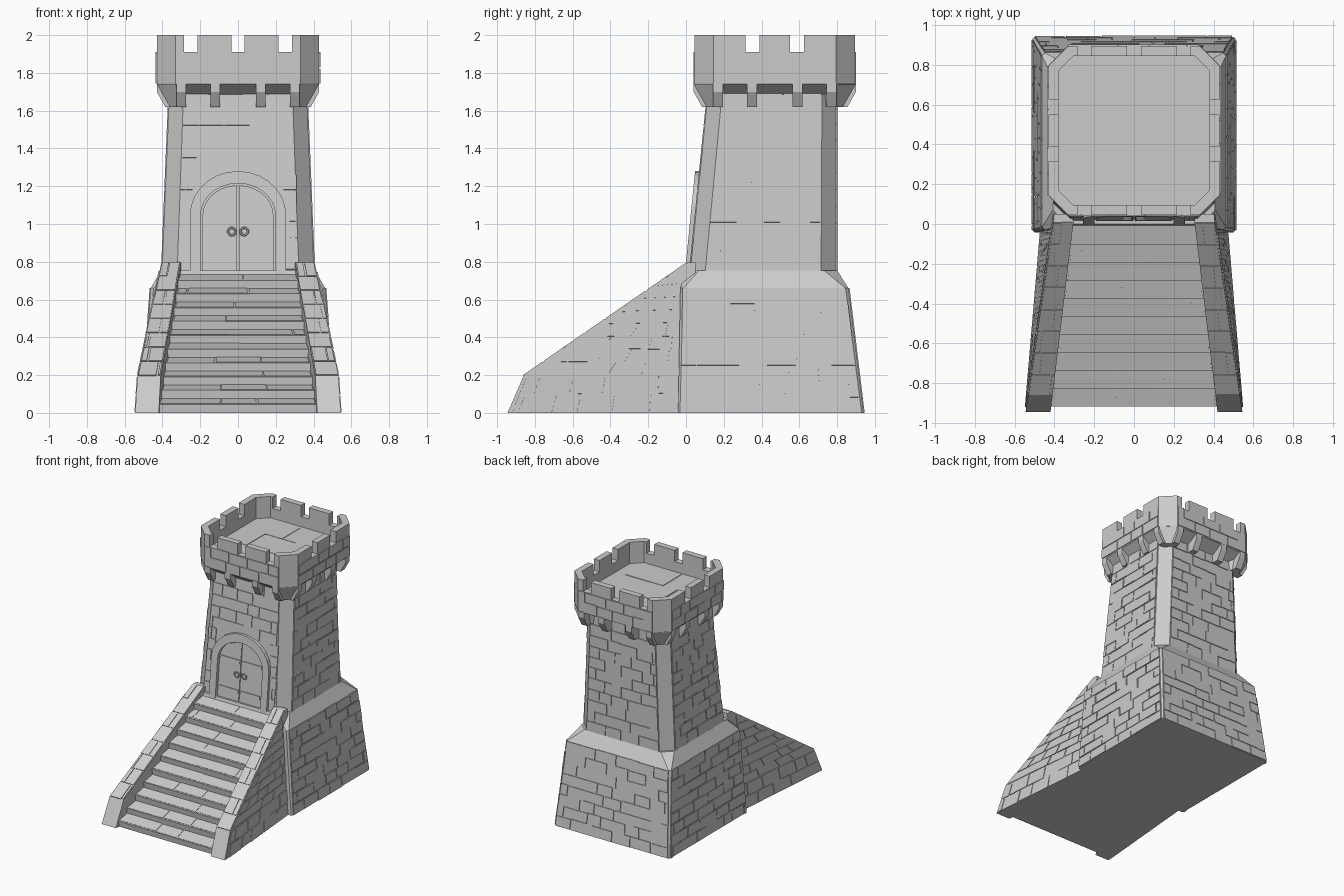
import bpy, bmesh, math, random
from mathutils import Vector

random.seed(4)
cube = bpy.data.objects.get("Cube")
if cube:
    bpy.data.objects.remove(cube, do_unlink=True)

stone = bpy.data.materials.new("grey stone")
stone.use_nodes = True
stone.diffuse_color = (0.6, 0.6, 0.6, 1)
stone.node_tree.nodes["Principled BSDF"].inputs["Base Color"].default_value = (0.6, 0.6, 0.6, 1)

CY = 0.47          # centre of the tower in y


def finish(name, bm, fix=True):
    if fix:
        bmesh.ops.recalc_face_normals(bm, faces=bm.faces)
    mesh = bpy.data.meshes.new(name)
    bm.to_mesh(mesh)
    bm.free()
    mesh.materials.append(stone)
    obj = bpy.data.objects.new(name, mesh)
    bpy.context.collection.objects.link(obj)
    return obj


def loft(name, rings):
    """Skin a list of equal rings and cap both ends."""
    bm = bmesh.new()
    rows = [[bm.verts.new(p) for p in r] for r in rings]
    n = len(rows[0])
    for a, b in zip(rows, rows[1:]):
        for i in range(n):
            j = (i + 1) % n
            bm.faces.new((a[i], a[j], b[j], b[i]))
    bm.faces.new(rows[0])
    bm.faces.new(rows[-1])
    return finish(name, bm)


def prism(name, outline, z0, z1):
    return loft(name, [[(x, y, z) for x, y in outline] for z in (z0, z1)])


def octagon(hx, y0, y1, z, c):
    return [(-hx + c, y0, z), (hx - c, y0, z), (hx, y0 + c, z), (hx, y1 - c, z),
            (hx - c, y1, z), (-hx + c, y1, z), (-hx, y1 - c, z), (-hx, y0 + c, z)]


def masonry(name, quads, row_h, width, depth=0.006, gap=0.009, chance=0.6):
    """Lay thin stones in courses over each quad; some joints stay closed."""
    bm = bmesh.new()

    def joint():
        return gap / 2 if random.random() < chance else 0

    for quad in quads:
        a, b, c, d = [Vector(p) for p in quad]
        normal = (b - a).cross(d - a).normalized()
        height = ((d - a).length + (c - b).length) / 2
        rows = max(1, round(height / row_h))
        for r in range(rows):
            v0, v1 = r / rows, (r + 1) / rows
            mid = (v0 + v1) / 2
            length = (b.lerp(c, mid) - a.lerp(d, mid)).length
            n = max(1, round(length / width))
            cuts = [(k + 0.5 * (r % 2) + random.uniform(-0.2, 0.2)) / n for k in range(n + 1)]
            cuts = [0] + [u for u in cuts if 0.15 / n < u < 1 - 0.15 / n] + [1]
            for u0, u1 in zip(cuts, cuts[1:]):
                s, e = u0 + joint() / length, u1 - joint() / length
                lo, hi = v0 + joint() / height, v1 - joint() / height
                base = [a.lerp(d, v).lerp(b.lerp(c, v), u)
                        for u, v in ((s, lo), (e, lo), (e, hi), (s, hi))]
                back = [bm.verts.new(p) for p in base]
                front = [bm.verts.new(p + normal * depth) for p in base]
                bm.faces.new(front)
                for i in range(4):
                    j = (i + 1) % 4
                    bm.faces.new((back[i], back[j], front[j], front[i]))
    return finish(name, bm, False)


def wall_quads(lo, hi, inset, sides):
    """Side quads between two rectangles given as (half x, y0, y1, z)."""
    def corners(hx, y0, y1, z):
        return [Vector(p) for p in ((-hx, y0, z), (hx, y0, z), (hx, y1, z), (-hx, y1, z))]
    p, q = corners(*lo), corners(*hi)
    quads = []
    for k in sides:
        m = (k + 1) % 4
        e, f = (p[m] - p[k]).normalized() * inset, (q[m] - q[k]).normalized() * inset
        quads.append((p[k] + e, p[m] - e, q[m] - f, q[k] + f))
    return quads


# Battered plinth
loft("plinth", [octagon(0.51, -0.042, 0.94, 0, 0.01),
                octagon(0.462, -0.03, 0.86, 0.66, 0.015),
                octagon(0.408, 0.0, 0.80, 0.755, 0.07)])
masonry("plinth_stones", wall_quads((0.51, -0.042, 0.94, 0), (0.462, -0.03, 0.86, 0.66),
                                    0.012, (1, 2, 3)), 0.088, 0.17)

# Tapered shaft with cut corners
foot, head = (0.402, 0.022, 0.795, 0.75), (0.363, 0.117, 0.795, 1.70)
loft("shaft", [octagon(*foot, 0.08), octagon(*head, 0.075)])
masonry("shaft_stones", wall_quads(foot, head, 0.08, (1, 2, 3)), 0.086, 0.15, chance=0.5)


def front(z):
    return 0.022 + (z - 0.75) * 0.1


def front_quad(x0, x1, z0, z1):
    return [(x0, front(z0), z0), (x1, front(z0), z0), (x1, front(z1), z1), (x0, front(z1), z1)]


masonry("front_stones", [front_quad(-0.31, -0.24, 0.76, 1.26), front_quad(0.24, 0.31, 0.76, 1.26),
                         front_quad(-0.295, 0.295, 1.26, 1.69)], 0.086, 0.15, chance=0.5)

# Arched door surround
def arch(w, rise, spring, z0, steps=14):
    pts = [(w * math.cos(math.pi * i / steps), spring + rise * math.sin(math.pi * i / steps))
           for i in range(steps + 1)]
    return [(w, z0)] + pts + [(-w, z0)]


outer, inner = arch(0.255, 0.235, 1.045, 0.72), arch(0.198, 0.17, 1.045, 0.72)
loft("door_surround", [[(ox, front(oz) + 0.03, oz), (ox, front(oz) - 0.027, oz),
                        (ix, front(iz) - 0.027, iz), (ix, front(iz) + 0.03, iz)]
                       for (ox, oz), (ix, iz) in zip(outer, inner)])

# Door leaves, straps and ring handles
leaf = [(x, z) for x, z in arch(0.188, 0.16, 1.045, 0.73) if x > 0.01] + [(0.006, 1.205), (0.006, 0.73)]
for side, label in ((1, "left"), (-1, "right")):
    loft(label + "_door_leaf", [[(side * x, front(z) + dy, z) for x, z in leaf] for dy in (0.01, -0.008)])
    for z, tag in ((0.83, "lower"), (1.06, "upper")):
        ring = [(0.012, z - 0.013), (0.18, z - 0.013), (0.18, z + 0.013), (0.012, z + 0.013)]
        loft(f"{label}_{tag}_strap", [[(side * x, front(h) + dy, h) for x, h in ring]
                                      for dy in (0.0, -0.014)])
    bpy.ops.mesh.primitive_torus_add(location=(side * 0.033, front(0.96) - 0.014, 0.96),
                                     rotation=(math.pi / 2, 0, 0), major_radius=0.02,
                                     minor_radius=0.006, major_segments=12, minor_segments=6)
    handle = bpy.context.object
    handle.name = label + "_ring_handle"
    handle.data.materials.append(stone)

# Crown: flared underside, parapet wall and sunken roof floor
H, IN, CUT, ICUT = 0.43, 0.38, 0.10, 0.075
FLOOR, SILL, TOP = 1.83, 1.91, 2.0


def crown_ring(h, z, c):
    return octagon(h, CY - h + 0.005, CY + h - 0.005, z, c)


loft("crown", [octagon(0.355, 0.12, 0.79, 1.68, 0.075), crown_ring(H, 1.74, CUT), crown_ring(H, SILL, CUT),
               crown_ring(IN, SILL, ICUT), crown_ring(IN, FLOOR, ICUT)])
rect = (H, CY - H + 0.005, CY + H - 0.005)
masonry("crown_stones", wall_quads(rect + (1.745,), rect + (SILL,), CUT, range(4)), 0.083, 0.16)
masonry("roof_slabs", [[(-0.3, CY - 0.36, FLOOR), (0.3, CY - 0.36, FLOOR),
                        (0.3, CY + 0.36, FLOOR), (-0.3, CY + 0.36, FLOOR)]], 0.25, 0.25, 0.004)

# Merlons: four wrapped corners, two on front and back, one on each side
HY, IY, GX, GY = H - 0.005, IN - 0.005, 0.285, 0.155
for sx in (-1, 1):
    for sy in (-1, 1):
        corner = [(GX, HY), (H - CUT, HY), (H, HY - CUT), (H, GY),
                  (IN, GY), (IN, IY - ICUT), (IN - ICUT, IY), (GX, IY)]
        prism("corner_merlon", [(sx * x, CY + sy * y) for x, y in corner], SILL, TOP)
        block = [(0.035, HY), (0.215, HY), (0.215, IY), (0.035, IY)]
        prism("merlon", [(sx * x, CY + sy * y) for x, y in block], SILL, TOP)
    block = [(H, -0.08), (H, 0.08), (IN, 0.08), (IN, -0.08)]
    prism("side_merlon", [(sx * x, CY + y) for x, y in block], SILL, TOP)

# Corbels under the crown
for turn in range(4):
    ang = turn * math.pi / 2
    out, side = Vector((math.sin(ang), -math.cos(ang), 0)), Vector((math.cos(ang), math.sin(ang), 0))
    mid = Vector((0, CY, 0))
    for t in (-0.3, -0.12, 0.12, 0.3):
        profile = [(0.30, 1.62), (0.385, 1.62), (0.43, 1.70), (0.43, 1.745), (0.30, 1.745)]
        loft("corbel", [[mid + out * r + side * (t + w) + Vector((0, 0, z)) for r, z in profile]
                        for w in (-0.026, 0.026)])
    # Broad wedge beneath each cut corner
    diag, across = (out + side).normalized(), (side - out).normalized()
    loft("corner_corbel", [[mid + diag * r + across * w + Vector((0, 0, z))
                            for r, w in ((0.40, -a), (0.40, a), (reach, a), (reach, -a))]
                           for z, a, reach in ((1.62, 0.05, 0.485), (1.745, 0.068, 0.535))])

# Stairs with sloping treads, narrowing towards the door
STEPS, Y0, RUN, RISE = 10, -0.91, 0.90, 0.73


def half_width(y):
    return 0.43 - (y + 0.94) * 0.125


profile, treads = [(Y0, 0)], []
for i in range(STEPS):
    y, z = Y0 + RUN * i / STEPS, RISE * i / STEPS + 0.045
    yn, zn = Y0 + RUN * (i + 1) / STEPS, RISE * (i + 1) / STEPS
    profile += [(y - 0.006, z), (yn, zn)]
    w, wn = half_width(y) - 0.01, half_width(yn) - 0.01
    treads.append([(-w, y, z), (w, y, z), (wn, yn, zn), (-wn, yn, zn)])
profile += [(0.06, RISE), (0.06, 0)]
loft("stairs", [[(s * half_width(y), y, z) for y, z in profile] for s in (-1, 1)])
masonry("tread_slabs", treads, 0.2, 0.3, 0.004)

# Sloping walls either side of the stairs
def inner_x(y):
    return 0.42 - (y + 0.95) * 0.121


def outer_x(y, z):
    low, high = 0.545 - (y + 0.95) * 0.085, 0.545 - (y + 0.95) * 0.145
    top = 0.2 + max(0, y + 0.86) * 0.69
    return low + (high - low) * min(1, z / top)


wall = [(-0.945, 0), (-0.86, 0.195), (-0.4, 0.515), (0.01, 0.795), (0.05, 0.795), (0.05, 0)]
lower = [(-0.925, 0), (-0.04, 0), (-0.04, 0.2), (-0.85, 0.19)]
upper = [(-0.84, 0.2), (-0.04, 0.2), (-0.04, 0.75), (-0.07, 0.735)]
for s, label in ((1, "left"), (-1, "right")):
    loft(label + "_stair_wall", [[(s * inner_x(y), y, z) for y, z in wall],
                                 [(s * outer_x(y, z), y, z) for y, z in wall]])
    faces = [[(s * outer_x(y, z), y, z) for y, z in q] for q in (lower, upper)]
    (ya, za), (yb, zb) = wall[1], wall[3]
    cap = [(s * inner_x(ya), ya, za), (s * outer_x(ya, za), ya, za),
           (s * outer_x(yb, zb), yb, zb), (s * inner_x(yb), yb, zb)]
    if s < 0:
        faces = [[q[1], q[0], q[3], q[2]] for q in faces]
        cap = [cap[1], cap[0], cap[3], cap[2]]
    masonry(label + "_wall_stones", faces, 0.088, 0.17)
    masonry(label + "_wall_coping", [cap], 0.14, 0.3, chance=0.8)
